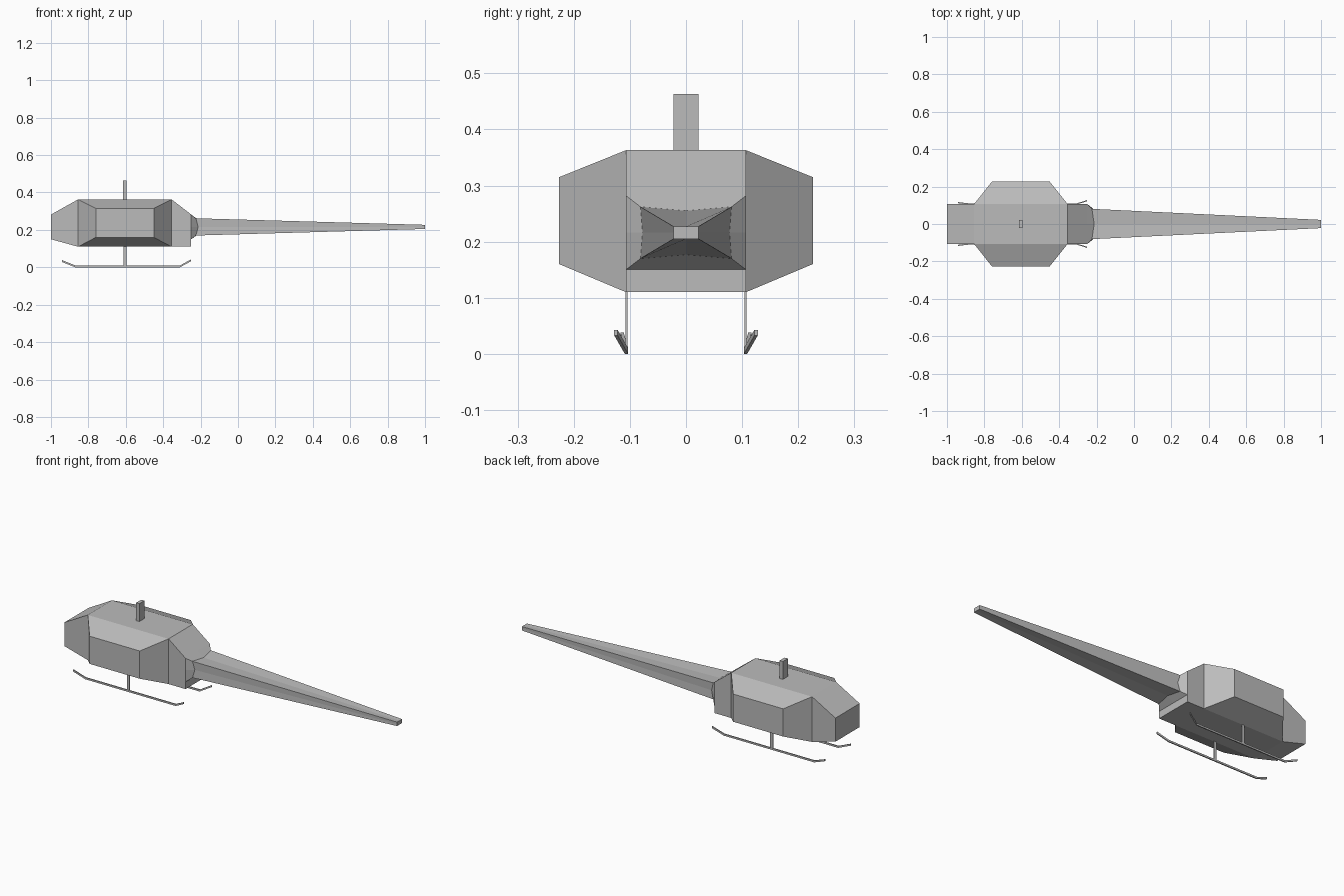
import bpy
import bmesh

old = bpy.data.objects.get("Cube")
if old:
    bpy.data.objects.remove(old, do_unlink=True)

GREY = (0.5, 0.5, 0.5, 1)
grey = bpy.data.materials.new("plain grey")
grey.use_nodes = True
grey.diffuse_color = GREY
grey.node_tree.nodes["Principled BSDF"].inputs["Base Color"].default_value = GREY


def loft(name, rings):
    """Skin a list of equal-length point rings into a closed, flat-shaded solid."""
    bm = bmesh.new()
    rows = [[bm.verts.new(p) for p in ring] for ring in rings]
    n = len(rows[0])
    for a, b in zip(rows, rows[1:]):
        for i in range(n):
            j = (i + 1) % n
            bm.faces.new((a[i], a[j], b[j], b[i]))
    bm.faces.new(rows[0])
    bm.faces.new(rows[-1])
    bmesh.ops.recalc_face_normals(bm, faces=bm.faces)
    mesh = bpy.data.meshes.new(name)
    bm.to_mesh(mesh)
    bm.free()
    mesh.materials.append(grey)
    obj = bpy.data.objects.new(name, mesh)
    bpy.context.collection.objects.link(obj)
    return obj


def section(x, half, low, high, y=0):
    """Rectangle across the x axis."""
    return [(x, y - half, low), (x, y + half, low), (x, y + half, high), (x, y - half, high)]


def waisted(x, half, low, high, dent, push):
    """Rectangle across x whose edge midpoints sit inward and further back."""
    mid = (low + high) / 2
    return [(x, -half, low), (x + push, 0, low + dent), (x, half, low),
            (x + push, half - dent / 2, mid), (x, half, high),
            (x + push, 0, high - dent), (x, -half, high),
            (x + push, -half + dent / 2, mid)]


def side_panel(y, x0, x1, low, high):
    return [(x0, y, low), (x1, y, low), (x1, y, high), (x0, y, high)]


# Cabin
WIDE, FLOOR, SILL, BROW, ROOF = 0.107, 0.11, 0.15, 0.282, 0.363
NOSE, FRONT, BACK, REAR = -1, -0.855, -0.355, -0.25
loft("cabin", [section(NOSE, WIDE, SILL, BROW), section(FRONT, WIDE, FLOOR, ROOF),
               section(BACK, WIDE, FLOOR, ROOF), section(REAR, WIDE, FLOOR, BROW)])

# Tail collar and boom
loft("tail_boom", [waisted(REAR, WIDE, SILL, BROW, 0, 0),
                   waisted(-0.225, 0.081, 0.17, 0.262, 0.007, 0.012),
                   waisted(1, 0.022, 0.205, 0.227, 0, 0)])

# Rotor mast
loft("rotor_mast", [section(-0.615, 0.022, 0.35, 0.463), section(-0.595, 0.022, 0.35, 0.463)])

for side, label in ((1, "left"), (-1, "right")):
    # Bulging cabin side
    loft(label + "_cabin_side", [side_panel(side * WIDE, FRONT, BACK, FLOOR, ROOF),
                                 side_panel(side * 0.226, -0.76, -0.45, 0.16, 0.315)])
    # Landing gear strut
    y = side * 0.106
    loft(label + "_strut", [section(-0.613, 0.002, 0.004, 0.12, y),
                            section(-0.595, 0.002, 0.004, 0.12, y)])
    # Skid with upturned, splayed ends
    path = ((-0.94, 0.114, 0.028), (-0.87, 0.106, 0), (-0.31, 0.106, 0), (-0.25, 0.125, 0.033))
    loft(label + "_skid", [section(x, 0.003, z, z + 0.01, side * w) for x, w, z in path])
